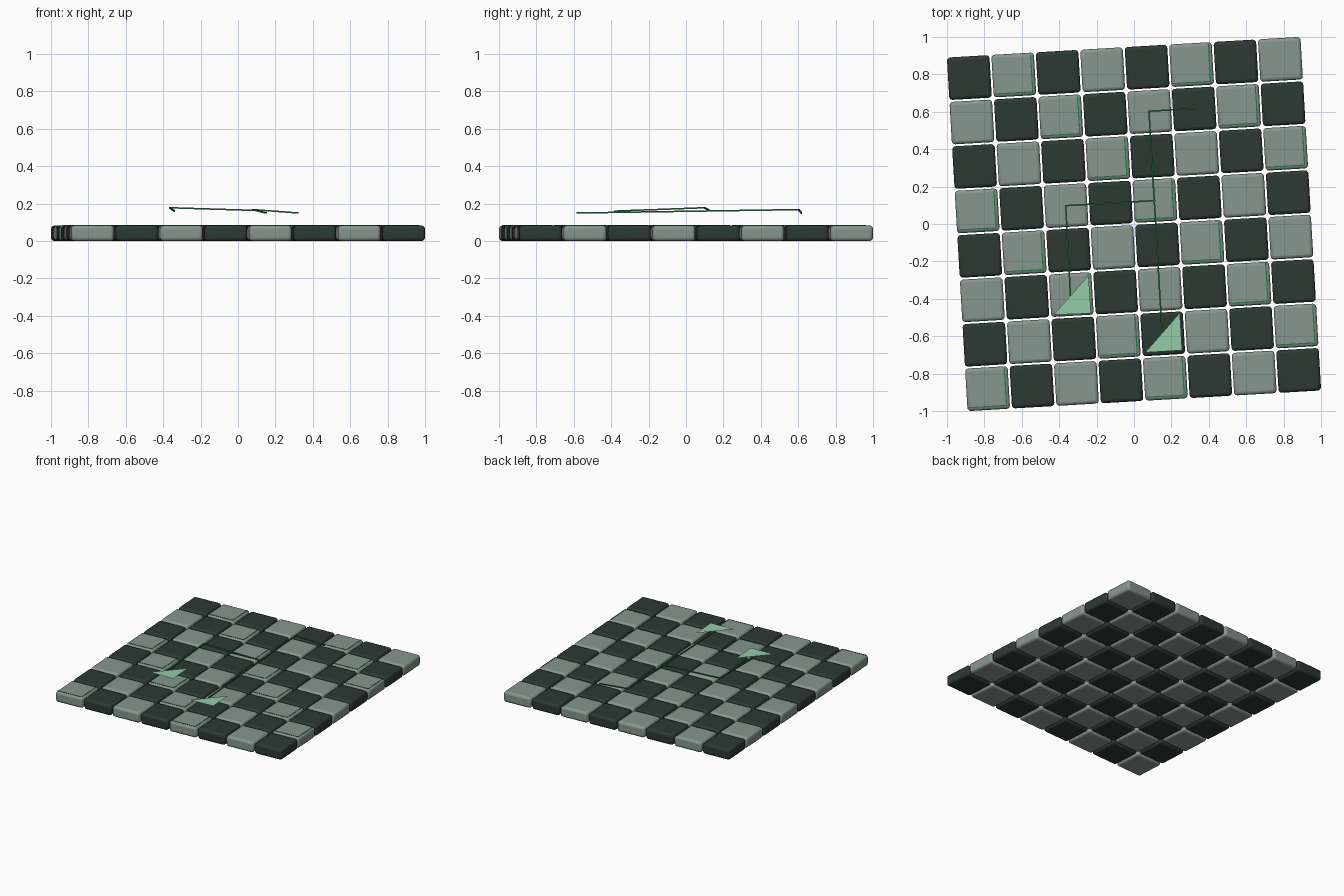
import bpy, bmesh, math
from mathutils import Vector, Matrix

if "Cube" in bpy.data.objects:
    bpy.data.objects.remove(bpy.data.objects["Cube"])

ANGLE = math.radians(3.35)
STEP, TILE, HEIGHT, BEVEL = 0.238, 0.2275, 0.083, 0.018
ROT = Matrix.Rotation(ANGLE, 4, 'Z')


def material(name, rgb):
    m = bpy.data.materials.new(name)
    m.diffuse_color = (*rgb, 1)
    m.use_nodes = True
    m.node_tree.nodes["Principled BSDF"].inputs["Base Color"].default_value = m.diffuse_color
    return m


DARK = material("dark_green_grey", (0.025, 0.042, 0.034))
LIGHT = material("light_green_grey", (0.24, 0.31, 0.275))
LINE = material("trace_green", (0.02, 0.17, 0.06))
MINT = material("mint", (0.29, 0.61, 0.39))


def add(name, mesh, matrix=None):
    ob = bpy.data.objects.new(name, mesh)
    bpy.context.collection.objects.link(ob)
    if matrix is not None:
        ob.matrix_world = matrix
    return ob


# Rounded square tile, shared by all squares of one colour
def tile_mesh(name, mat):
    bm = bmesh.new()
    bmesh.ops.create_cube(bm, size=1, matrix=Matrix.Translation((0, 0, HEIGHT / 2))
                          @ Matrix.Diagonal((TILE, TILE, HEIGHT, 1)))
    bmesh.ops.bevel(bm, geom=bm.edges[:], offset=BEVEL, segments=3,
                    profile=0.5, affect='EDGES')
    for f in bm.faces:
        f.smooth = max(abs(c) for c in f.normal) < 0.999
    me = bpy.data.meshes.new(name)
    bm.to_mesh(me)
    bm.free()
    me.materials.append(mat)
    return me


# L-shaped thin inlay along the right and front edges of a tile
def corner_trace_mesh():
    bm = bmesh.new()
    length, inset, w, t = 0.20, TILE / 2 - 0.018, 0.006, 0.003
    for cx, cy, sx, sy in ((inset - length / 2, -inset, length, w),
                           (inset, length / 2 - inset, w, length)):
        bmesh.ops.create_cube(bm, size=1, matrix=Matrix.Translation((cx, cy, HEIGHT))
                              @ Matrix.Diagonal((sx, sy, t, 1)))
    me = bpy.data.meshes.new("corner_trace")
    bm.to_mesh(me)
    bm.free()
    me.materials.append(LINE)
    return me


dark_tile = tile_mesh("dark_tile", DARK)
light_tile = tile_mesh("light_tile", LIGHT)
corner_trace = corner_trace_mesh()

# Chequered board, row 0 at the back
for row in range(8):
    for col in range(8):
        place = ROT @ Matrix.Translation(((col - 3.5) * STEP, (3.5 - row) * STEP, 0))
        if (row + col) % 2 == 0:
            add(f"dark_tile_{row}_{col}", dark_tile, place)
        else:
            add(f"light_tile_{row}_{col}", light_tile, place)
        if (col - row) % 4 == 1:
            add(f"corner_trace_{row}_{col}", corner_trace, place)


# Floating path made of thin square bars
def path(name, points, width=0.008):
    bm = bmesh.new()
    for a, b in zip(points, points[1:]):
        a, b = Vector(a), Vector(b)
        d = b - a
        turn = d.to_track_quat('X', 'Z').to_matrix().to_4x4()
        bmesh.ops.create_cube(bm, size=1, matrix=Matrix.Translation((a + b) / 2) @ turn
                              @ Matrix.Diagonal((d.length + width, width, width, 1)))
    me = bpy.data.meshes.new(name)
    bm.to_mesh(me)
    bm.free()
    me.materials.append(LINE)
    add(name, me)


path("short_path", [(-0.34, -0.38, 0.16), (-0.365, 0.098, 0.178), (0.11, 0.125, 0.163)])
path("long_path", [(0.15, -0.58, 0.15), (0.08, 0.603, 0.168), (0.32, 0.617, 0.15)])


# Flat triangular pointers at the path ends
def pointer(name, points, z):
    me = bpy.data.meshes.new(name)
    me.from_pydata([(x, y, z) for x, y in points], [], [(0, 1, 2)])
    me.materials.append(MINT)
    add(name, me)


pointer("short_path_pointer", [(-0.43, -0.485), (-0.23, -0.478), (-0.243, -0.275)], 0.16)
pointer("long_path_pointer", [(0.06, -0.687), (0.257, -0.675), (0.245, -0.475)], 0.15)
